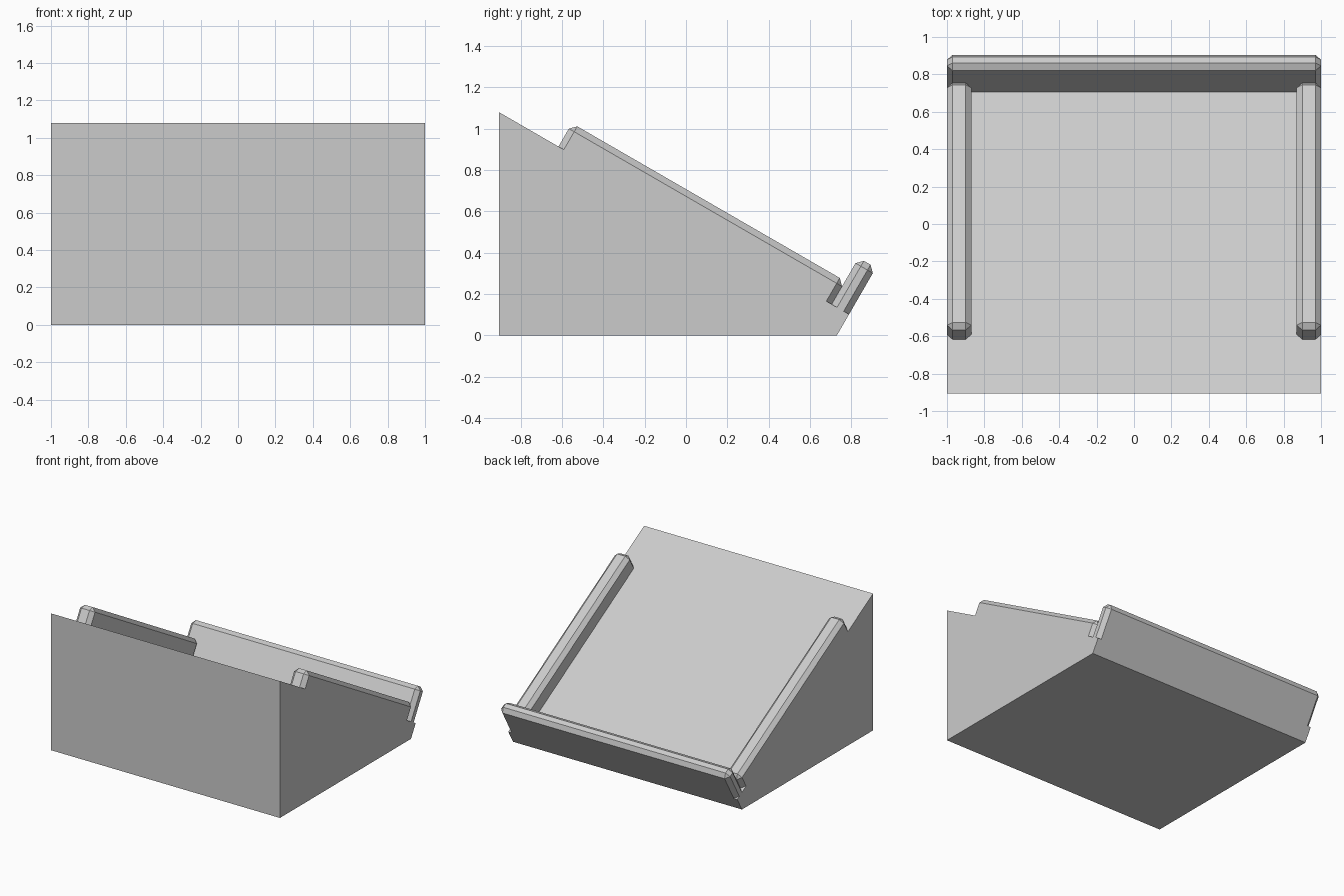
import bpy, bmesh, math
from mathutils import Matrix, Vector

if "Cube" in bpy.data.objects:
    bpy.data.objects.remove(bpy.data.objects["Cube"], do_unlink=True)

# Single plain grey
grey = bpy.data.materials.new("light grey")
grey.use_nodes = True
grey.diffuse_color = (0.6, 0.6, 0.6, 1)
grey.node_tree.nodes["Principled BSDF"].inputs["Base Color"].default_value = (0.6, 0.6, 0.6, 1)

TILT = math.radians(30)
BACK, TOP = -0.905, 1.08
CHAMFER = 0.03


def finish(name, bm):
    bmesh.ops.recalc_face_normals(bm, faces=bm.faces)
    mesh = bpy.data.meshes.new(name)
    bm.to_mesh(mesh)
    bm.free()
    mesh.materials.append(grey)
    obj = bpy.data.objects.new(name, mesh)
    bpy.context.collection.objects.link(obj)
    return obj


def on_slope(y):
    return TOP - (y - BACK) * math.tan(TILT)


def slope_bar(name, x0, x1, y0, length, height):
    """Box standing on the slope, chamfered on every edge but the bottom ones."""
    bm = bmesh.new()
    bmesh.ops.create_cube(bm, size=1)
    bmesh.ops.translate(bm, verts=bm.verts, vec=(0.5, 0.5, 0.5))
    bmesh.ops.scale(bm, verts=bm.verts, vec=(x1 - x0, length, height))
    edges = [e for e in bm.edges if max(v.co.z for v in e.verts) > height / 2]
    bmesh.ops.bevel(bm, geom=edges, offset=CHAMFER, segments=1,
                    affect='EDGES', profile=0.5)
    obj = finish(name, bm)
    place = Matrix.Translation(Vector((x0, y0, on_slope(y0))))
    obj.data.transform(place @ Matrix.Rotation(-TILT, 4, 'X'))
    return obj


# Wedge body: side profile extruded across the width
profile = [(BACK, 0), (0.73, 0), (0.789, on_slope(0.789)), (BACK, TOP)]
bm = bmesh.new()
face = bm.faces.new([bm.verts.new((-1, y, z)) for y, z in profile])
ext = bmesh.ops.extrude_face_region(bm, geom=[face])
bmesh.ops.translate(bm, vec=(2, 0, 0),
                    verts=[g for g in ext["geom"] if isinstance(g, bmesh.types.BMVert)])
finish("wedge_body", bm)

# Side rails running down the slope
RAIL_START, LIP_START = -0.617, 0.705
rail_length = (LIP_START - RAIL_START) / math.cos(TILT)
slope_bar("right_rail", -1, -0.87, RAIL_START, rail_length, 0.13)
slope_bar("left_rail", 0.87, 1, RAIL_START, rail_length, 0.13)

# Tall lip across the low end
slope_bar("end_lip", -1, 1, LIP_START, 0.097, 0.26)
